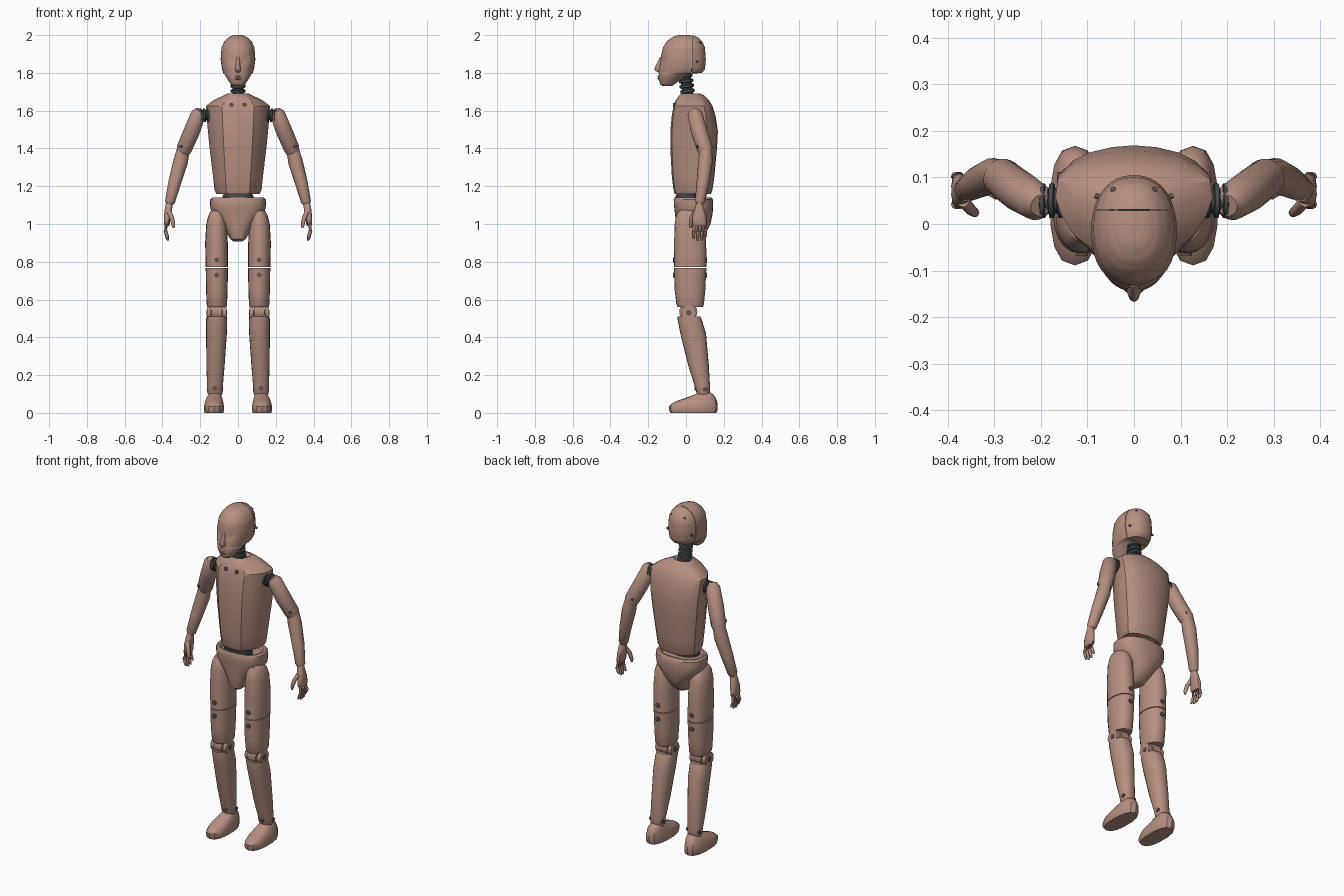
import bpy, bmesh, math
from mathutils import Vector


def material(name, rgb):
    m = bpy.data.materials.new(name)
    m.diffuse_color = (*rgb, 1)
    return m


SKIN = material("skin_plastic", (0.46, 0.275, 0.215))
DARK = material("dark_rubber", (0.06, 0.066, 0.07))
BOLT = material("bolt_metal", (0.13, 0.09, 0.08))


def finish(bm, name, mat, angle=35):
    bmesh.ops.recalc_face_normals(bm, faces=bm.faces)
    me = bpy.data.meshes.new(name)
    bm.to_mesh(me)
    bm.free()
    me.materials.append(mat)
    me.polygons.foreach_set("use_smooth", [True] * len(me.polygons))
    me.set_sharp_from_angle(angle=math.radians(angle))
    ob = bpy.data.objects.new(name, me)
    bpy.context.collection.objects.link(ob)
    return ob


def skin_rings(rings):
    bm = bmesh.new()
    vs = [[bm.verts.new(p) for p in r] for r in rings]
    n = len(vs[0])
    for a, b in zip(vs, vs[1:]):
        for i in range(n):
            j = (i + 1) % n
            bm.faces.new((a[i], a[j], b[j], b[i]))
    bm.faces.new(vs[0][::-1])
    bm.faces.new(vs[-1])
    return bm


def oval(n, power=2.2):
    """Unit cross-section: u across (-1..1), t from front (0) to back (1)."""
    out = []
    for i in range(n):
        a = math.tau * i / n
        s, c = math.sin(a), math.cos(a)
        u = math.copysign(abs(s) ** (2 / power), s)
        v = math.copysign(abs(c) ** (2 / power), c)
        out.append((u, 0.5 - 0.5 * v))
    return out


def loft(secs, outline, s=1, steps=1):
    """Sections are (z, centre x, half width, front y, back y)."""
    full = [secs[0]]
    for a, b in zip(secs, secs[1:]):
        for k in range(1, steps + 1):
            full.append([p + (q - p) * k / steps for p, q in zip(a, b)])
    return skin_rings([[(s * (cx + u * hw), yf + t * (yb - yf), z) for u, t in outline]
                       for z, cx, hw, yf, yb in full])


def tube(name, pts, n, mat, s=1, angle=35):
    """Round limb through points (x, y, z, radius)."""
    ps = [Vector((s * p[0], p[1], p[2])) for p in pts]
    rings = []
    for i, p in enumerate(ps):
        d = ps[min(i + 1, len(ps) - 1)] - ps[max(i - 1, 0)]
        q = d.to_track_quat('Z', 'Y')
        r = pts[i][3]
        rings.append([p + q @ Vector((r * math.cos(math.tau * k / n),
                                      r * math.sin(math.tau * k / n), 0)) for k in range(n)])
    return finish(skin_rings(rings), name, mat, angle)


def disc(name, c, axis, r, half, mat=BOLT, s=1, n=14):
    c, d = Vector(c), Vector(axis) * half
    return tube(name, [(*(c - d), r), (*(c + d), r)], n, mat, s)


def ribbed(name, a, b, count, r_out, r_in, s=1):
    """Rubber bellows between two points."""
    a, b = Vector(a), Vector(b)
    pts = []
    for i in range(count):
        for f, r in ((0.0, r_in), (0.28, r_in), (0.4, r_out), (0.88, r_out)):
            pts.append((*a.lerp(b, (i + f) / count), r))
    return tube(name, pts + [(*b, r_in)], 18, DARK, s)


# Head: one form cut into face and back of skull by a seam
HEAD = [(1.73, 0, .025, -.125, -.075), (1.74, 0, .038, -.137, -.06), (1.77, 0, .058, -.145, -.02),
        (1.795, 0, .073, -.144, .03), (1.80, 0, .078, -.144, .085), (1.82, 0, .085, -.142, .1),
        (1.87, 0, .092, -.137, .105), (1.935, 0, .087, -.122, .1), (1.965, 0, .073, -.103, .087),
        (1.985, 0, .055, -.08, .068), (1.996, 0, .035, -.055, .045), (2.0, 0, .02, -.04, .03)]
for name, y, sign in (("face", .0285, 1), ("back_of_skull", .0315, -1)):
    bm = loft(HEAD, oval(36), steps=3)
    for v in bm.verts:  # shallow eye sockets
        if v.co.y < -.05:
            d = ((abs(v.co.x) - .036) / .02) ** 2 + ((v.co.z - 1.868) / .018) ** 2
            v.co.y += .012 * math.exp(-d)
    cut = bmesh.ops.bisect_plane(bm, geom=bm.verts[:] + bm.edges[:] + bm.faces[:], dist=1e-5,
                                 plane_co=(0, y, 0), plane_no=(0, sign, 0), clear_outer=True)
    bmesh.ops.holes_fill(bm, edges=[e for e in bm.edges if e.is_boundary], sides=0)
    finish(bm, name, SKIN)
finish(loft([(1.803, 0, .011, -.148, -.11), (1.812, 0, .017, -.163, -.11), (1.824, 0, .015, -.168, -.11),
             (1.85, 0, .011, -.155, -.11), (1.885, 0, .009, -.137, -.11)], oval(10, 2)), "nose", SKIN, 60)
finish(loft([(1.763, 0, .012, -.146, -.12), (1.770, 0, .024, -.151, -.12), (1.775, 0, .026, -.147, -.12),
             (1.780, 0, .024, -.151, -.12), (1.788, 0, .012, -.146, -.12)], oval(14, 2)), "lips", SKIN, 60)

# Neck and waist
ribbed("neck", (0, .014, 1.66), (0, -.008, 1.82), 6, .039, .029)
finish(loft([(1.12, 0, .083, -.055, .062), (1.15, 0, .083, -.055, .062), (1.152, 0, .078, -.05, .057),
             (1.16, 0, .078, -.05, .057), (1.162, 0, .083, -.055, .062), (1.19, 0, .083, -.055, .062)],
            oval(24)), "waist_joint", DARK)

# Torso shell with faceted chest
half = [(.09, 0), (.5, .035), (.76, .2), (.93, .42), (1, .6), (.97, .78), (.82, .87), (.6, .94), (.3, .985)]
chest = [(0, 0)] + half + [(0, 1)] + [(-u, t) for u, t in half[::-1]]
finish(loft([(1.175, 0, .1, -.045, .12), (1.16, 0, .115, -.06, .132), (1.18, 0, .125, -.066, .14),
             (1.25, 0, .132, -.075, .15), (1.4, 0, .15, -.083, .164), (1.49, 0, .159, -.083, .169),
             (1.57, 0, .166, -.076, .157), (1.625, 0, .169, -.066, .14), (1.655, 0, .13, -.055, .122),
             (1.68, 0, .078, -.036, .098), (1.692, 0, .052, -.024, .07), (1.675, 0, .043, -.02, .055)],
            chest), "torso", SKIN, 28)

# Pelvis, a bowl with a rim
finish(loft([(.907, 0, .022, -.025, .04), (.92, 0, .042, -.042, .07), (.96, 0, .062, -.05, .11),
             (1.0, 0, .088, -.054, .13), (1.04, 0, .122, -.057, .138), (1.065, 0, .142, -.06, .142),
             (1.10, 0, .148, -.064, .144), (1.13, 0, .147, -.065, .142), (1.14, 0, .138, -.06, .134),
             (1.138, 0, .125, -.05, .12), (1.118, 0, .115, -.042, .11)], oval(28, 2.4)), "pelvis", SKIN)

for side, s in (("left", 1), ("right", -1)):
    # Thigh in two shells with a seam
    finish(loft([(.7715, .112, .059, -.064, .108), (.9, .114, .06, -.063, .107), (1.0, .114, .054, -.06, .098),
                 (1.045, .114, .043, -.052, .082), (1.07, .114, .029, -.037, .058),
                 (1.08, .114, .012, -.008, .028)], oval(20), s), side + "_upper_thigh", SKIN)
    finish(loft([(.56, .112, .05, -.044, .088), (.575, .112, .054, -.051, .095), (.65, .112, .057, -.06, .102),
                 (.7675, .112, .059, -.064, .108)], oval(20), s), side + "_lower_thigh", SKIN)
    for z in (.81, .73):
        for y in (-.064, .107):
            disc(side + "_thigh_bolt", (.112, y, z), (0, 1, 0), .013, .004, s=s)
    # Knee hinge
    disc(side + "_knee", (.113, .012, .535), (1, 0, 0), .048, .028, SKIN, s, 24)
    for x in (.072, .154):
        disc(side + "_knee_lug", (x, .015, .53), (1, 0, 0), .04, .011, SKIN, s, 20)
    disc(side + "_knee_pin", (.113, .015, .53), (1, 0, 0), .014, .055, s=s)
    # Shin
    finish(loft([(.09, .122, .034, .065, .118), (.105, .122, .04, .056, .126), (.14, .122, .042, .047, .127),
                 (.25, .119, .048, .012, .121), (.42, .114, .055, -.03, .106), (.49, .113, .056, -.044, .085),
                 (.51, .113, .054, -.045, .075)], oval(20), s), side + "_shin", SKIN)
    disc(side + "_shin_bolt", (.122, .052, .13), (0, 1, 0), .013, .006, s=s)
    disc(side + "_ankle_pin", (.122, .1, .125), (1, 0, 0), .012, .043, s=s)
    # Foot
    finish(loft([(0, .127, .05, -.082, .16), (.012, .127, .054, -.089, .166), (.035, .127, .054, -.089, .168),
                 (.05, .127, .051, -.074, .167), (.062, .126, .048, -.052, .164), (.08, .125, .042, 0, .157),
                 (.1, .123, .034, .053, .142), (.108, .122, .025, .065, .13)], oval(14, 2.5), s),
           side + "_foot", SKIN)
    # Shoulder and upper arm
    ribbed(side + "_shoulder", (.145, .05, 1.578), (.222, .05, 1.572), 4, .037, .027, s)
    tube(side + "_upper_arm", [(.2, .04, 1.603, .024), (.209, .047, 1.583, .04), (.245, .07, 1.49, .044),
                               (.285, .1, 1.398, .042), (.292, .105, 1.376, .034)], 16, SKIN, s)
    disc(side + "_elbow_pin", (.282, .095, 1.41), (.5, -.86, 0), .009, .045, s=s)
    # Forearm
    tube(side + "_forearm", [(.288, .104, 1.4, .034), (.304, .103, 1.33, .039), (.335, .09, 1.22, .034),
                             (.36, .074, 1.118, .027), (.363, .071, 1.106, .02)], 16, SKIN, s)
    # Hand, fingers and thumb
    finish(loft([(.99, .377, .012, .04, .106), (1.0, .377, .016, .034, .11), (1.04, .374, .019, .035, .107),
                 (1.08, .368, .02, .046, .096), (1.115, .363, .018, .056, .086)], oval(14, 2.4), s),
           side + "_palm", SKIN)
    for k, (y, tip) in enumerate(((.044, .922), (.063, .912), (.082, .914), (.1, .93))):
        ye = .072 + (y - .072) * 1.15
        tube(f"{side}_finger_{k + 1}", [(.378, y, 1.005, .0095), (.384, (y + ye) / 2, .962, .0095),
                                        (.374, ye, tip + .01, .008), (.37, ye, tip, .004)], 8, SKIN, s, 50)
    tube(side + "_thumb", [(.366, .048, 1.066, .013), (.35, .03, 1.03, .012), (.342, .024, .995, .01),
                           (.341, .023, .978, .005)], 8, SKIN, s, 50)
    # Small bolts on chest and skull
    disc(side + "_chest_bolt", (.035, -.064, 1.63), (0, 1, 0), .011, .005, s=s)
    disc(side + "_skull_bolt", (.043, .072, 1.958), (.35, .55, .75), .006, .006, s=s)
    disc(side + "_temple_bolt", (.08, .06, 1.86), (1, .4, 0), .006, .004, s=s)
